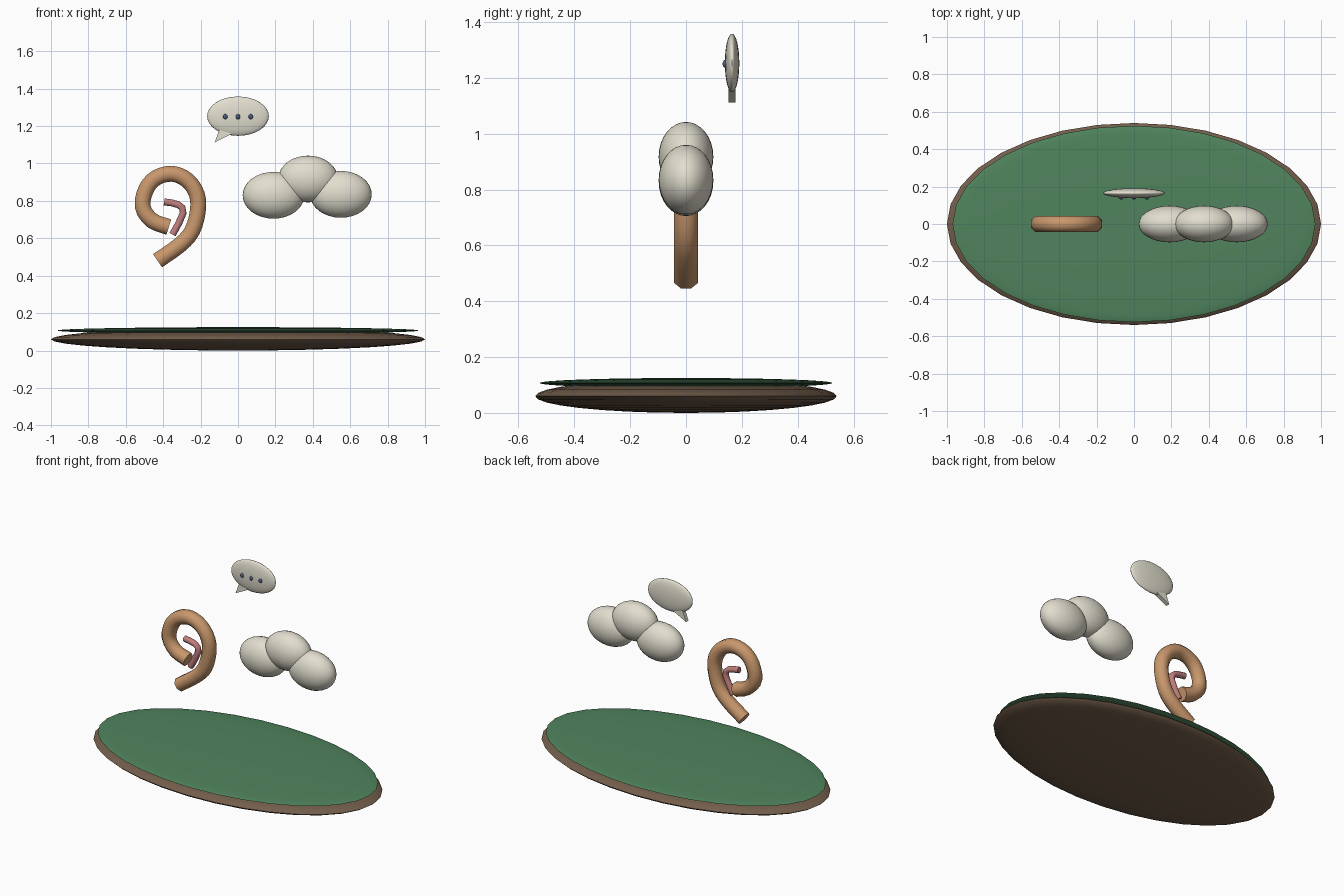
import bpy, bmesh
from math import pi, cos, sin
from mathutils import Vector

if "Cube" in bpy.data.objects:
    bpy.data.objects.remove(bpy.data.objects["Cube"])


def material(name, color):
    m = bpy.data.materials.new(name)
    m.diffuse_color = (*color, 1)
    m.use_nodes = True
    m.node_tree.nodes["Principled BSDF"].inputs["Base Color"].default_value = m.diffuse_color
    return m


SOIL = material("soil", (0.17, 0.11, 0.07))
GRASS = material("grass", (0.08, 0.23, 0.11))
SKIN = material("skin", (0.58, 0.31, 0.15))
PINK = material("pink", (0.54, 0.21, 0.21))
CREAM = material("cream", (0.76, 0.73, 0.62))
BLUE = material("blue", (0.07, 0.11, 0.22))


def finish(name, bm, mat, smooth=None):
    bmesh.ops.recalc_face_normals(bm, faces=bm.faces)
    me = bpy.data.meshes.new(name)
    bm.to_mesh(me)
    bm.free()
    ob = bpy.data.objects.new(name, me)
    bpy.context.collection.objects.link(ob)
    me.materials.append(mat)
    if smooth:
        bpy.ops.object.select_all(action='DESELECT')
        ob.select_set(True)
        bpy.context.view_layer.objects.active = ob
        bpy.ops.object.shade_smooth_by_angle(angle=smooth)
    return ob


def ellipsoid(name, center, radii, mat, segs=32, rings=16):
    bm = bmesh.new()
    bmesh.ops.create_uvsphere(bm, u_segments=segs, v_segments=rings, radius=1)
    bmesh.ops.scale(bm, vec=radii, verts=bm.verts)
    bmesh.ops.translate(bm, vec=center, verts=bm.verts)
    return finish(name, bm, mat, pi / 3)


def tube(name, pts, r, mat, sub=3, sides=8):
    """Octagonal tube swept along a smooth path in the XZ plane."""
    p = [Vector((x, 0, z)) for x, z in pts]
    p = [2 * p[0] - p[1]] + p + [2 * p[-1] - p[-2]]
    path = []
    for a, b, c, d in zip(p, p[1:], p[2:], p[3:]):
        for i in range(sub):
            t = i / sub
            path.append(0.5 * (2 * b + (c - a) * t + (2 * a - 5 * b + 4 * c - d) * t * t
                               + (3 * b - a - 3 * c + d) * t ** 3))
    path.append(p[-2])
    bm = bmesh.new()
    rings = []
    for i, c in enumerate(path):
        tan = (path[min(i + 1, len(path) - 1)] - path[max(i - 1, 0)]).normalized()
        side = Vector((-tan.z, 0, tan.x))
        ring = []
        for k in range(sides):
            a = 2 * pi * (k + 0.5) / sides
            ring.append(bm.verts.new(c + side * (r * cos(a)) + Vector((0, r * sin(a), 0))))
        rings.append(ring)
    for q, s in zip(rings, rings[1:]):
        for k in range(sides):
            n = (k + 1) % sides
            bm.faces.new((q[k], q[n], s[n], s[k]))
    bm.faces.new(rings[0])
    bm.faces.new(rings[-1])
    return finish(name, bm, mat, pi / 3)


# Ground island
ellipsoid("soil_base", (0, 0, 0.06), (1.0, 0.54, 0.06), SOIL)
ellipsoid("grass_top", (0, 0, 0.107), (0.97, 0.525, 0.018), GRASS)

# Ear: outer rim and inner fold
tube("ear_rim", [(-.37, .66), (-.46, .695), (-.51, .77), (-.49, .865), (-.435, .925),
                 (-.35, .945), (-.27, .91), (-.22, .835), (-.215, .745), (-.245, .64),
                 (-.31, .565), (-.43, .48)], 0.046, SKIN)
tube("ear_inner_fold", [(-.395, .795), (-.32, .78), (-.293, .735), (-.35, .62)],
     0.02, PINK, sub=2)

# Cloud
for name, x, z, rx in (("cloud_left", .19, .83, .165), ("cloud_middle", .375, .917, .16),
                       ("cloud_right", .55, .835, .165)):
    ellipsoid(name, (x, 0, z), (rx, 0.098, 0.125), CREAM)

# Speech bubble with tail and three dots
ellipsoid("bubble", (0, .165, 1.253), (.165, .026, .105), CREAM)
bm = bmesh.new()
tail = [(-.125, 1.112), (-.10, 1.18), (-.03, 1.16)]
face = bm.faces.new([bm.verts.new((x, .152, z)) for x, z in tail])
ext = bmesh.ops.extrude_face_region(bm, geom=[face])
bmesh.ops.translate(bm, vec=(0, .026, 0),
                    verts=[v for v in ext["geom"] if isinstance(v, bmesh.types.BMVert)])
finish("bubble_tail", bm, CREAM)
for i in (-1, 0, 1):
    ellipsoid("bubble_dot", (i * .068, .14, 1.25), (.012, .009, .014), BLUE, 16, 8)
